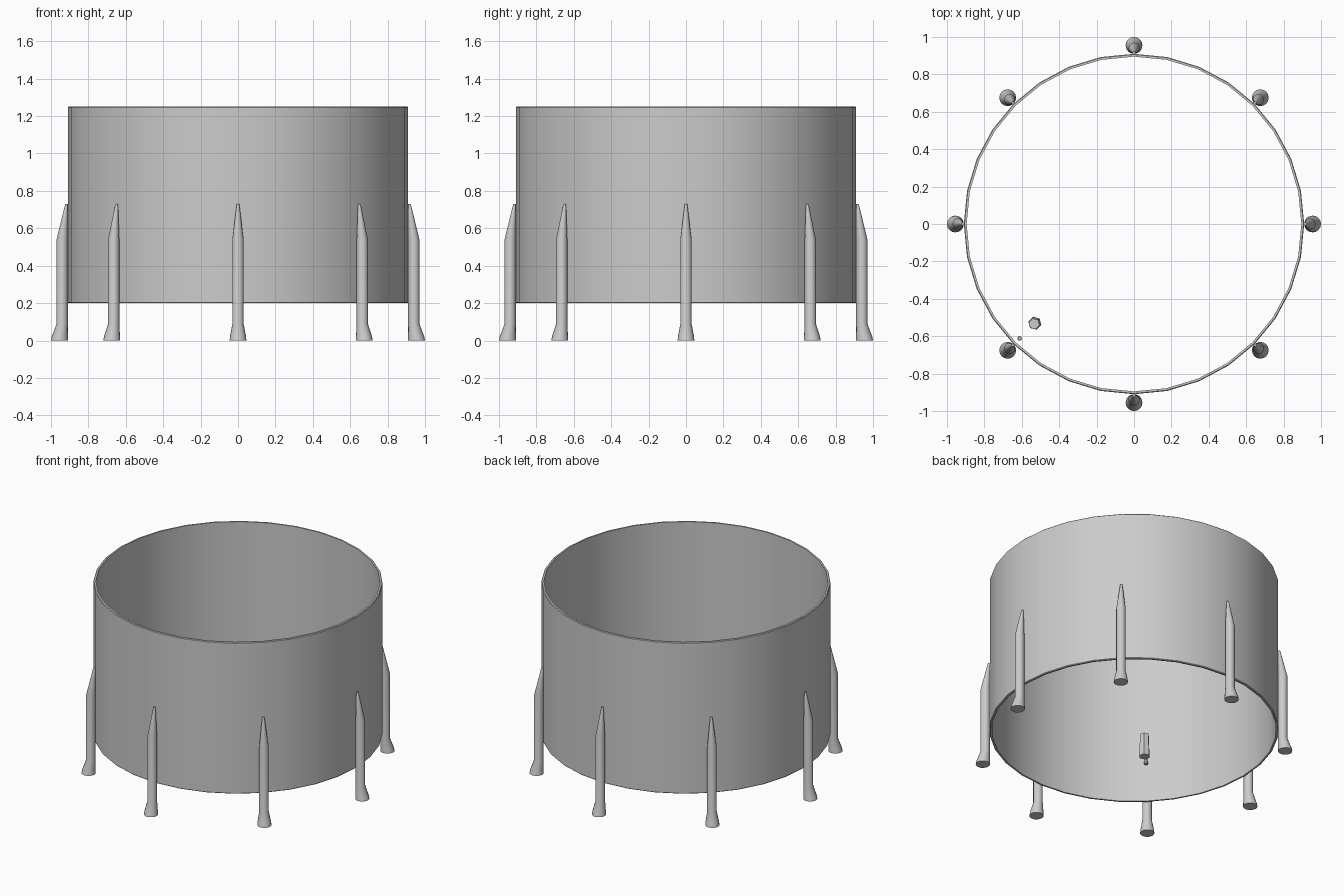
import bpy, bmesh, math
from mathutils import Matrix

cube = bpy.data.objects.get("Cube")
if cube:
    bpy.data.objects.remove(cube)

grey = bpy.data.materials.new("plain grey")
grey.use_nodes = True
colour = (0.6, 0.6, 0.6, 1)
grey.diffuse_color = colour
grey.node_tree.nodes["Principled BSDF"].inputs["Base Color"].default_value = colour

HULL_R = 0.91


def lofted(name, rings, sides, closed=False, angle=0.0):
    """Skin circles given as (centre x, radius, z), then turn about z."""
    bm = bmesh.new()
    loops = []
    for cx, r, z in rings:
        loops.append([bm.verts.new((cx + r * math.cos(2 * math.pi * i / sides),
                                    r * math.sin(2 * math.pi * i / sides), z))
                      for i in range(sides)])
    pairs = list(zip(loops, loops[1:]))
    if closed:
        pairs.append((loops[-1], loops[0]))
    else:
        bm.faces.new(loops[0][::-1])
        bm.faces.new(loops[-1])
    for low, high in pairs:
        for i in range(sides):
            j = (i + 1) % sides
            bm.faces.new((low[i], low[j], high[j], high[i]))
    bm.transform(Matrix.Rotation(angle, 4, "Z"))
    bmesh.ops.recalc_face_normals(bm, faces=bm.faces)
    mesh = bpy.data.meshes.new(name)
    bm.to_mesh(mesh)
    bm.free()
    mesh.materials.append(grey)
    obj = bpy.data.objects.new(name, mesh)
    bpy.context.collection.objects.link(obj)
    bpy.ops.object.select_all(action="DESELECT")
    obj.select_set(True)
    bpy.context.view_layer.objects.active = obj
    bpy.ops.object.shade_smooth_by_angle(angle=math.radians(30))
    return obj


# Open ring hull with slightly softened rims
inner = HULL_R - 0.015
hull = lofted("hull_ring", [(0, inner, 0.2), (0, HULL_R - 0.004, 0.2), (0, HULL_R, 0.204),
                            (0, HULL_R, 1.246), (0, HULL_R - 0.004, 1.25), (0, inner, 1.25)],
              32, closed=True)

# Eight boosters: flared nozzle, straight body and nose, all touching the hull
profile = [(0.045, 0), (0.043, 0.02), (0.03, 0.09), (0.03, 0.54), (0.007, 0.73)]
for k in range(8):
    lofted(f"booster_{k + 1}", [(HULL_R + r, r, z) for r, z in profile], 16,
           angle=k * math.pi / 4)

# Small loose fitting inside the hull, with a little peg by the wall
inside = math.radians(225)
lofted("inner_fitting", [(0.75, 0.036, 0.44), (0.755, 0.03, 0.6)], 6, angle=inside)
lofted("inner_peg", [(0.865, 0.012, 0.45), (0.865, 0.01, 0.49)], 8, angle=inside)
